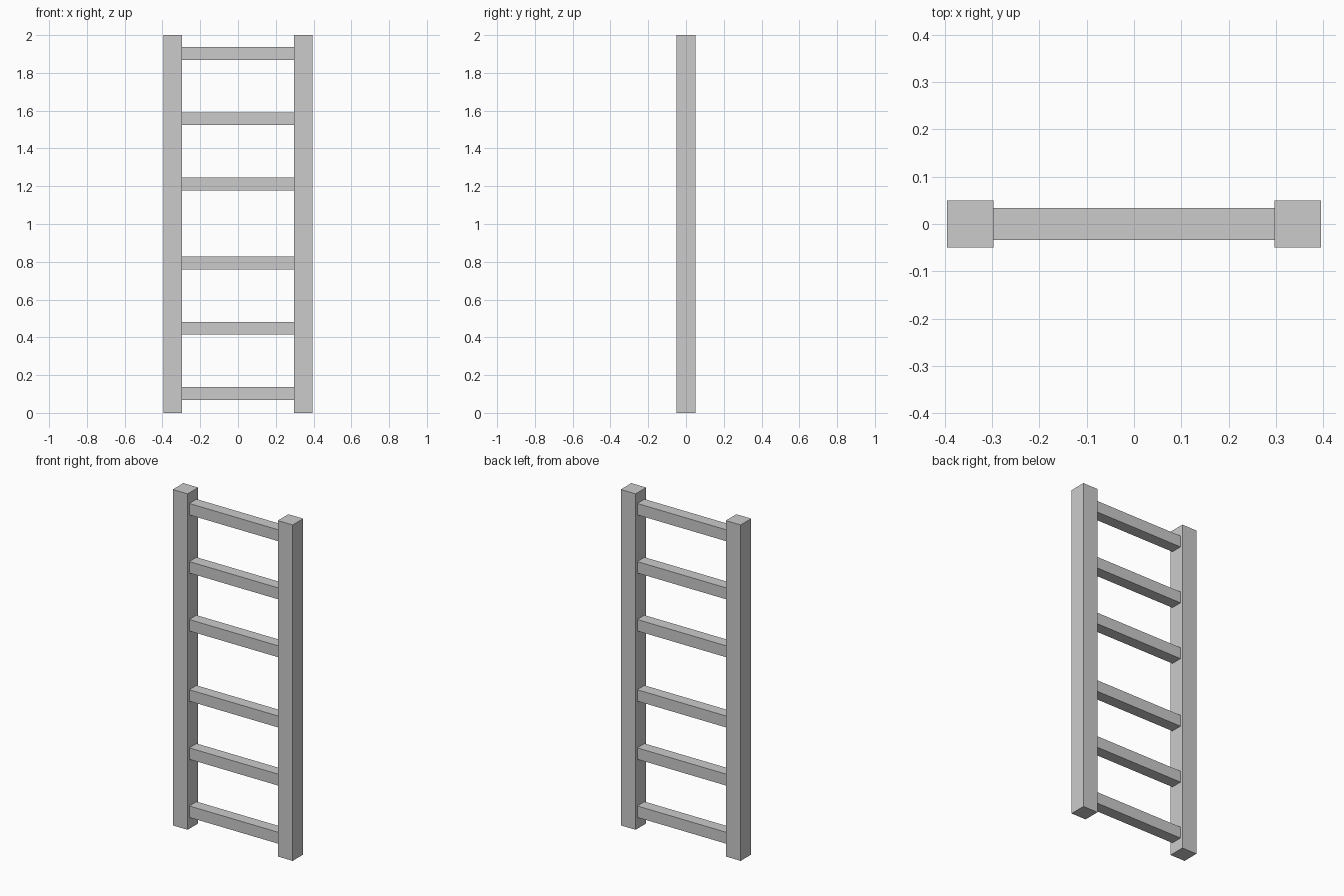
import bpy

if "Cube" in bpy.data.objects:
    bpy.data.objects.remove(bpy.data.objects["Cube"])

RAIL_IN, RAIL_OUT = 0.297, 0.395   # inner and outer x of the side rails
RAIL_DEPTH, HEIGHT = 0.099, 2.0
RUNG = 0.068                       # square rung section


def box(name, size, centre):
    bpy.ops.mesh.primitive_cube_add(size=1, location=centre)
    ob = bpy.context.object
    ob.name = name
    ob.scale = size
    bpy.ops.object.transform_apply(location=False, rotation=False, scale=True)
    return ob


# Upright side rails
for side, label in ((-1, "left"), (1, "right")):
    box(f"{label}_rail", (RAIL_OUT - RAIL_IN, RAIL_DEPTH, HEIGHT),
        (side * (RAIL_IN + RAIL_OUT) / 2, 0, HEIGHT / 2))

# Rungs: two groups of three with a wider gap in the middle
for i, z in enumerate((0.102, 0.448, 0.794, 1.212, 1.557, 1.903), 1):
    box(f"rung_{i}", (2 * RAIL_IN, RUNG, RUNG), (0, 0, z))
